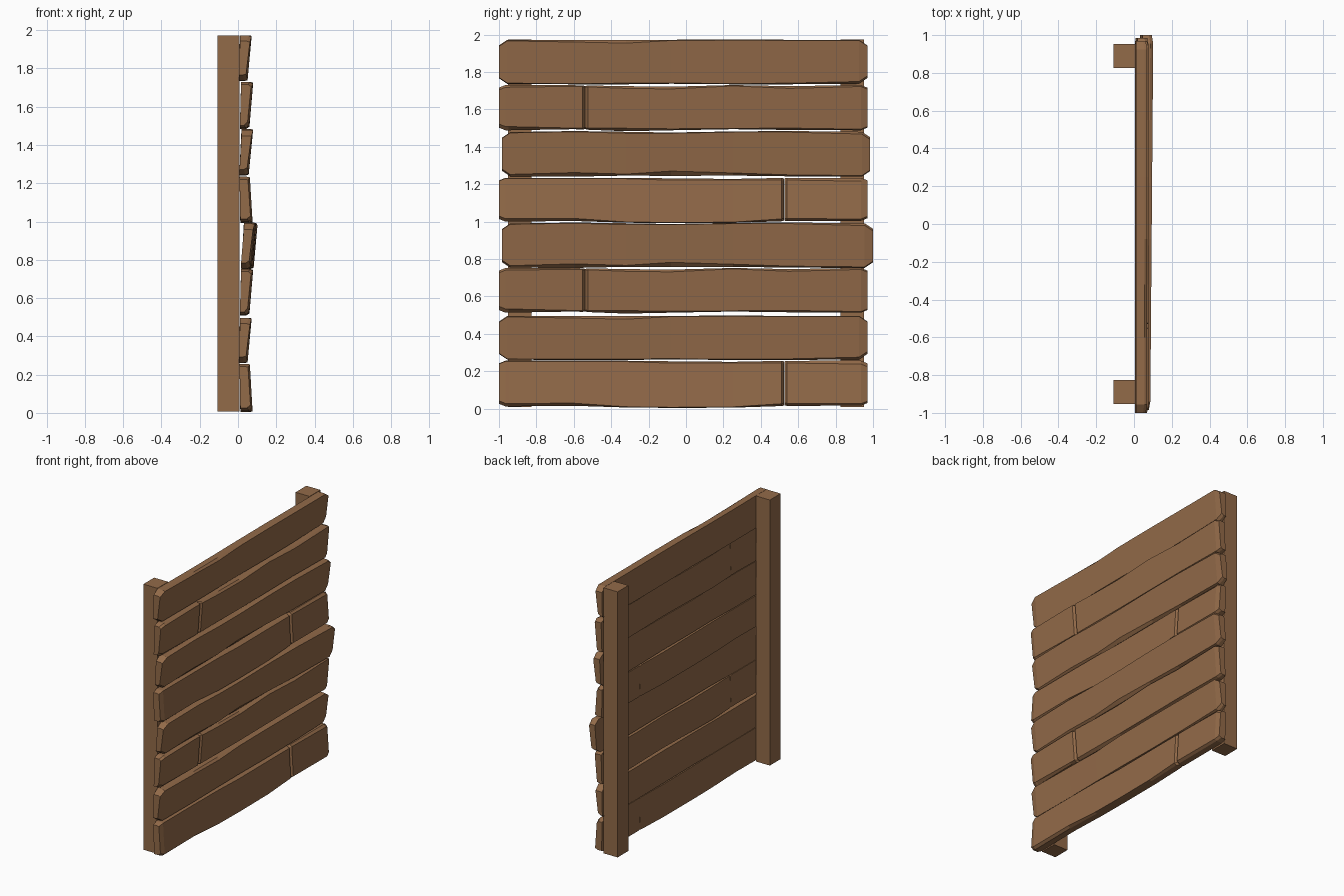
import bpy, bmesh

if "Cube" in bpy.data.objects:
    bpy.data.objects.remove(bpy.data.objects["Cube"])

wood = bpy.data.materials.new("brown_wood")
wood.diffuse_color = (0.29, 0.145, 0.066, 1)
wood.use_nodes = True
wood.node_tree.nodes["Principled BSDF"].inputs["Base Color"].default_value = wood.diffuse_color

# Worn-edge chamfer heights (bottom, top) at shared stations along a board
STATIONS = [-0.95, -0.60, -0.32, -0.08, 0.25, 0.55, 0.93]
WEAR = {
    "A": ([.004, .004, .006, .004, .004, .006, .012], [.006, .010, .016, .004, .003, .003, .003]),
    "B": ([.010, .022, .008, .026, .014, .008, .006], [.004, .004, .008, .004, .004, .006, .012]),
    "C": ([.016, .014, .004, .003, .004, .014, .010], [.003, .003, .005, .010, .006, .012, .018]),
    "D": ([.020, .006, .016, .008, .004, .010, .006], [.012, .006, .012, .012, .005, .012, .008]),
}
SAG = {  # gentle bend of the bottom and top outline
    "A": ([.002, 0, 0, .003, 0, 0, .003], [0, -.002, -.002, 0, .001, 0, 0]),
    "B": ([.002, 0, .006, .004, .006, .002, 0], [-.006, 0, -.004, -.008, -.002, 0, -.004]),
    "C": ([0, .003, -.006, -.008, -.007, .003, .004], [0, 0, 0, -.003, -.006, 0, 0]),
    "D": ([0, .006, -.005, 0, .006, .002, 0], [0, -.001, -.006, -.009, 0, -.006, 0]),
}


def lerp_at(vals, y):
    if y <= STATIONS[0]:
        return vals[0]
    for i in range(len(STATIONS) - 1):
        if y <= STATIONS[i + 1]:
            t = (y - STATIONS[i]) / (STATIONS[i + 1] - STATIONS[i])
            return vals[i] + t * (vals[i + 1] - vals[i])
    return vals[-1]


def finish(bm, name):
    bmesh.ops.recalc_face_normals(bm, faces=bm.faces)
    me = bpy.data.meshes.new(name)
    bm.to_mesh(me)
    bm.free()
    me.materials.append(wood)
    ob = bpy.data.objects.new(name, me)
    bpy.context.collection.objects.link(ob)
    return ob


def board(name, kind, y0, y1, z0, z1, back, front, yaw, end0, end1):
    """Loft six-sided sections along y. back/front = x at bottom and top.
    end0/end1 = (length of end cut, height cut off corners, front recess)."""
    secs = [(y0, end0[1], end0[2]), (y0 + end0[0], 0, 0)]
    secs += [(y, 0, 0) for y in STATIONS if y0 + end0[0] + .01 < y < y1 - end1[0] - .01]
    secs += [(y1 - end1[0], 0, 0), (y1, end1[1], end1[2])]
    bm = bmesh.new()
    rings = []
    for y, inset, recess in secs:
        cb, ct = (lerp_at(w, y) for w in WEAR[kind])
        sb, st = (lerp_at(s, y) for s in SAG[kind])
        zb, zt = z0 + sb + inset, z1 + st - inset
        dx = yaw * y
        fb, ft = front[0] + dx - recess, front[1] + dx - recess
        pts = [(back[0] + dx, zb), (fb - .018, zb), (fb, zb + cb),
               (ft, zt - ct), (ft - .015, zt), (back[1] + dx, zt)]
        rings.append([bm.verts.new((x, y, z)) for x, z in pts])
    for a, b in zip(rings, rings[1:]):
        for i in range(6):
            j = (i + 1) % 6
            bm.faces.new((a[i], a[j], b[j], b[i]))
    bm.faces.new(rings[0])
    bm.faces.new(rings[-1])
    return finish(bm, name)


# Upright posts behind the boards
for side, yc in (("left", -0.89), ("right", 0.89)):
    bm = bmesh.new()
    bmesh.ops.create_cube(bm, size=1)
    for v in bm.verts:
        v.co.x = -0.05 + v.co.x * 0.115
        v.co.y = yc + v.co.y * 0.126
        v.co.z = 0.99 + v.co.z * 1.965
    finish(bm, side + "_post")

# Rows from the ground up: kind, joint y, y0, y1, z0, z1, back x, front x, yaw
LEAN, BACKLEAN = (.050, .070), (.075, .062)
ROWS = [
    ("C", .525, -1.00, .970, .012, .256, (.012, .008), BACKLEAN, 0),
    ("A", None, -1.00, .970, .260, .496, (.006, .010), LEAN, 0),
    ("D", -.54, -1.00, .970, .513, .752, (.010, .016), (.060, .078), 0),
    ("B", None, -.985, 1.00, .752, .995, (.024, .038), (.074, .094), .008),
    ("C", .525, -1.00, .970, 1.000, 1.234, (.012, .008), BACKLEAN, 0),
    ("B", None, -.985, .985, 1.240, 1.484, (.008, .018), (.056, .078), 0),
    ("D", -.54, -1.00, .970, 1.488, 1.730, (.010, .016), (.060, .078), 0),
    ("A", None, -1.00, .970, 1.734, 1.972, (.006, .010), LEAN, 0),
]
BIG, SMALL, JOINT = (.045, .030, .008), (.035, .014, .010), (.014, .003, .020)
for n, (kind, joint, y0, y1, z0, z1, back, front, yaw) in enumerate(ROWS, 1):
    args = (z0, z1, back, front, yaw)
    if joint is None:
        board(f"board_{n}", kind, y0, y1, *args, BIG, BIG)
    else:
        board(f"board_{n}_left", kind, y0, joint, *args, SMALL, JOINT)
        board(f"board_{n}_right", kind, joint + .001, y1, *args, JOINT, SMALL)
